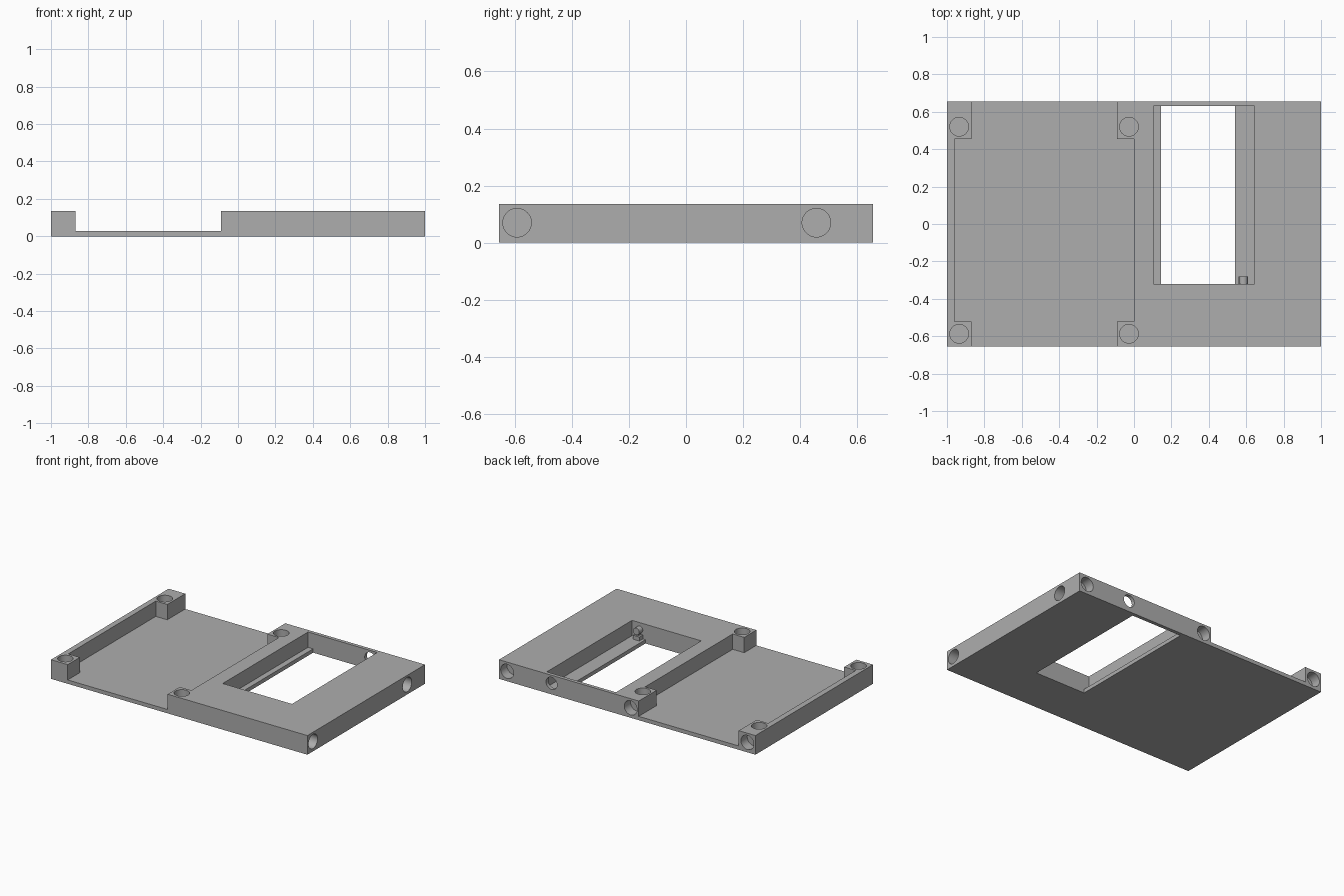
import bpy
import math
from mathutils import Vector

if "Cube" in bpy.data.objects:
    bpy.data.objects.remove(bpy.data.objects["Cube"], do_unlink=True)

WIDTH, DEPTH, HEIGHT = 1.0, 0.655, 0.135   # half width, half depth, full height
FLOOR = 0.027
POCKET = 0.07                              # depth of the round pockets
OVER = 0.1                                 # how far cutters stick out

grey = bpy.data.materials.new("plain grey")
grey.use_nodes = True
colour = (0.42, 0.42, 0.42, 1)
grey.diffuse_color = colour
grey.node_tree.nodes["Principled BSDF"].inputs["Base Color"].default_value = colour


def box(name, x, y, z):
    """Box from (min, max) ranges."""
    bpy.ops.mesh.primitive_cube_add(size=1)
    ob = bpy.context.object
    ob.name = name
    for v in ob.data.vertices:
        v.co = Vector(r[0] if c < 0 else r[1] for c, r in zip(v.co, (x, y, z)))
    ob.data.materials.append(grey)
    return ob


def rod(name, start, end, radius):
    """Cylinder between two points."""
    start, end = Vector(start), Vector(end)
    axis = end - start
    bpy.ops.mesh.primitive_cylinder_add(vertices=48, radius=radius, depth=axis.length,
                                        location=(start + end) / 2,
                                        rotation=axis.to_track_quat('Z', 'Y').to_euler())
    ob = bpy.context.object
    ob.name = name
    ob.data.materials.append(grey)
    return ob


def cut(target, cutter):
    """Subtract the cutter and discard it."""
    mod = target.modifiers.new("cut", 'BOOLEAN')
    mod.operation, mod.solver, mod.object = 'DIFFERENCE', 'EXACT', cutter
    bpy.ops.object.select_all(action='DESELECT')
    bpy.context.view_layer.objects.active = target
    target.select_set(True)
    bpy.ops.object.modifier_apply(modifier=mod.name)
    bpy.data.objects.remove(cutter, do_unlink=True)


body = box("case_body", (-WIDTH, WIDTH), (-DEPTH, DEPTH), (0, HEIGHT))
above = HEIGHT + OVER

# Shallow tray, leaving a side rail and four corner posts
cut(body, box("tray_cut", (-0.96, 0), (-0.52, 0.455), (FLOOR, above)))
cut(body, box("tray_end_cut", (-0.87, -0.09), (-DEPTH - OVER, DEPTH + OVER), (FLOOR, above)))

# Window with a low ledge on both long sides
cut(body, box("window_cut", (0.105, 0.645), (-0.32, 0.63), (FLOOR, above)))
cut(body, box("window_floor_cut", (0.145, 0.54), (-0.32, 0.63), (-OVER, FLOOR + OVER)))

# Round pockets on top of the corner posts
for x in (-0.935, -0.027):
    for y in (-0.587, 0.52):
        cut(body, rod("post_pocket", (x, y, HEIGHT - POCKET), (x, y, above), 0.05))

# Round pockets in the left side and the back
for y in (-0.592, 0.457):
    cut(body, rod("side_pocket", (WIDTH - POCKET, y, 0.07), (WIDTH + OVER, y, 0.07), 0.05))
for x in (-0.937, -0.027, 0.937):
    cut(body, rod("back_pocket", (x, DEPTH - POCKET, 0.07), (x, DEPTH + OVER, 0.07), 0.05))

# Through hole from the back into the window
cut(body, rod("back_hole", (0.59, 0.6, 0.078), (0.59, DEPTH + OVER, 0.078), 0.043))

# Small bracket with a round peg at the front end of the wide ledge
box("bracket_base", (0.56, 0.61), (-0.32, -0.28), (FLOOR, 0.055))
box("bracket_stem", (0.575, 0.595), (-0.32, -0.29), (0.055, 0.075))
peg = rod("bracket_peg", (0.585, -0.32, 0.087), (0.585, -0.28, 0.087), 0.024)

for ob in (body, peg):
    bpy.ops.object.select_all(action='DESELECT')
    bpy.context.view_layer.objects.active = ob
    ob.select_set(True)
    bpy.ops.object.shade_smooth_by_angle(angle=math.radians(30))
